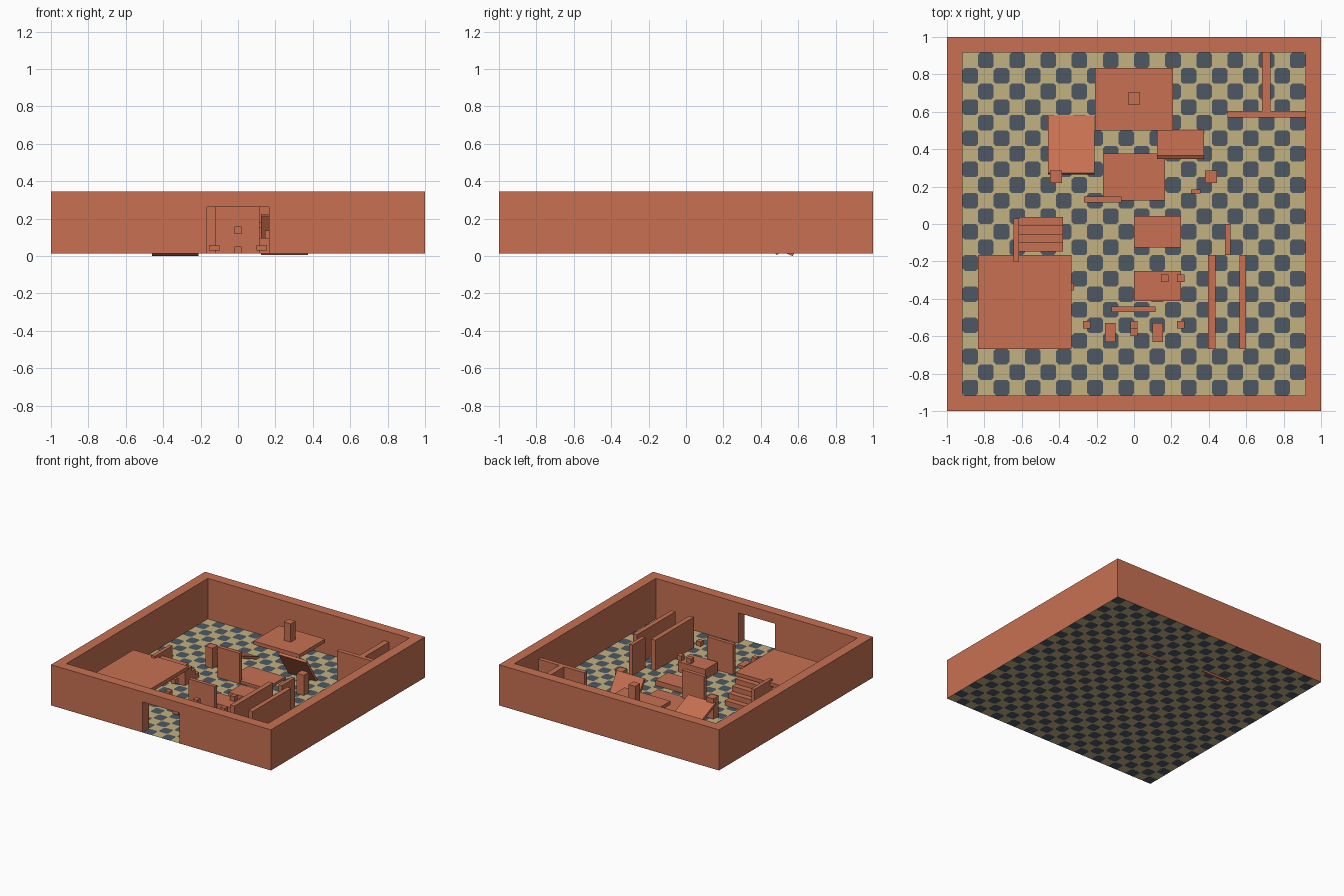
import bpy, bmesh
from math import radians
from mathutils import Matrix, Vector

old = bpy.data.objects.get("Cube")
if old:
    bpy.data.objects.remove(old, do_unlink=True)


def material(name, rgb):
    m = bpy.data.materials.new(name)
    m.use_nodes = True
    colour = (*rgb, 1)
    m.diffuse_color = colour
    m.node_tree.nodes["Principled BSDF"].inputs["Base Color"].default_value = colour
    return m


brick = material("terracotta", (0.58, 0.165, 0.085))
tan = material("tan_tile", (0.54, 0.44, 0.22))
slate = material("slate_tile", (0.075, 0.098, 0.122))

U = 1 / 12       # floor tile size
Z0 = 0.0125      # ground level


def finish(name, bm, mats):
    mesh = bpy.data.meshes.new(name)
    bm.to_mesh(mesh)
    bm.free()
    for m in mats:
        mesh.materials.append(m)
    ob = bpy.data.objects.new(name, mesh)
    bpy.context.collection.objects.link(ob)
    return ob


def box(name, x, y, z, tilt=0):
    """Box from (min, max) ranges, tilted about its own x axis."""
    lo, hi = Vector((x[0], y[0], z[0])), Vector((x[1], y[1], z[1]))
    bm = bmesh.new()
    bmesh.ops.create_cube(bm, size=1)
    bm.transform(Matrix.Diagonal((*(hi - lo), 1)))
    ob = finish(name, bm, [brick])
    ob.location = (lo + hi) / 2
    ob.rotation_euler.x = radians(tilt)
    return ob


def block(name, x, y, height):
    return box(name, x, y, (Z0, Z0 + height))


def cube_at(name, x, y, z, s=0.02):
    return box(name, (x - s, x + s), (y - s, y + s), (z - s, z + s))


# Checkered floor: clipped grid corners give the dark tiles rounded outlines
bm = bmesh.new()
bmesh.ops.create_grid(bm, x_segments=24, y_segments=24, size=1)
inner = [v for v in bm.verts if not v.is_boundary]
bmesh.ops.bevel(bm, geom=inner, offset=0.012, segments=1, affect='VERTICES')
for f in bm.faces:
    c = f.calc_center_bounds()
    i, j = int((c.x + 1) / U), int((1 - c.y) / U)
    f.material_index = int(f.calc_area() > U * U / 2 and (i + j) % 2 == 1)
bmesh.ops.translate(bm, verts=bm.verts, vec=(0, 0, Z0 - 0.0005))
finish("floor", bm, [tan, slate])

# Outer walls with a doorway in the front
IN = 11 * U
H = 4 * U
DOOR = 2 * U
block("back_wall", (-1, 1), (IN, 1), H)
for side, s in (("left", 1), ("right", -1)):
    block(side + "_wall", sorted((s * IN, s)), (-IN, IN), H)
    block("front_wall_" + side, sorted((s * DOOR, s)), (-1, -IN), H)
box("door_lintel", (-DOOR, DOOR), (-1, -IN), (Z0 + 3 * U, Z0 + H))

# Inner partitions
T = 3 * U
block("entrance_screen", (-0.12, 0.115), (-0.47, -0.44), T)
block("centre_screen", (-0.267, -0.067), (0.115, 0.147), T)
block("corridor_wall_inner", (0.396, 0.435), (-0.667, -0.167), T)
block("corridor_wall_outer", (0.563, 0.6), (-0.667, -0.167), T)
block("corridor_end_wall", (0.487, 0.517), (-0.167, 0), T)
block("back_room_wall", (0.5, IN), (0.57, 0.605), T)
block("back_room_divider", (0.685, 0.73), (0.605, IN), T)

# Raised platforms
box("back_platform", (-0.208, 0.208), (0.5, 0.833), (0.15, 0.18))
box("back_pillar", (-0.031, 0.031), (0.64, 0.703), (0.18, 0.33))
box("front_platform", (-0.833, -0.333), (-0.667, -0.167), (0.165, 0.195))

# Stairs up to the front platform with a side rail
STEPS = 4
for n in range(STEPS):
    y = 0.038 - n * 0.046
    block(f"stair_{n + 1}", (-0.615, -0.38), (y - 0.046, y), (n + 1) * U / 2)
block("stair_rail", (-0.645, -0.615), (-0.2, 0.03), 0.2)

# Low blocks in the middle
block("centre_plinth", (-0.167, 0.167), (0.126, 0.376), 0.021)
block("middle_block", (0, 0.25), (-0.125, 0.042), U / 2)
block("front_block", (0, 0.25), (-0.412, -0.25), U)
for x in (0.165, 0.25):
    cube_at("block_item", x, -0.29, Z0 + U + 0.02)

# Tilted ramps, high at the front
box("shallow_ramp", (-0.46, -0.21), (0.255, 0.588), (0.0625, 0.0835), -22.5)
box("steep_ramp", (0.123, 0.373), (0.3, 0.55), (0.105, 0.126), -57)

# Posts
for x in (-0.417, 0.412):
    block("post", (x - 0.032, x + 0.032), (0.22, 0.285), 2 * U)
block("small_marker", (0.305, 0.355), (0.163, 0.185), U / 2)

# Small items near the entrance
for x in (-0.127, 0.127):
    box("entrance_bench", (x - 0.028, x + 0.028), (-0.63, -0.53), (0.03, 0.056))
for x in (-0.253, 0, 0.25):
    cube_at("floating_cube", x, -0.538, 0.138)
cube_at("ground_cube", 0, -0.58, Z0 + 0.02)
cube_at("platform_cube", -0.342, -0.335, 0.138)
